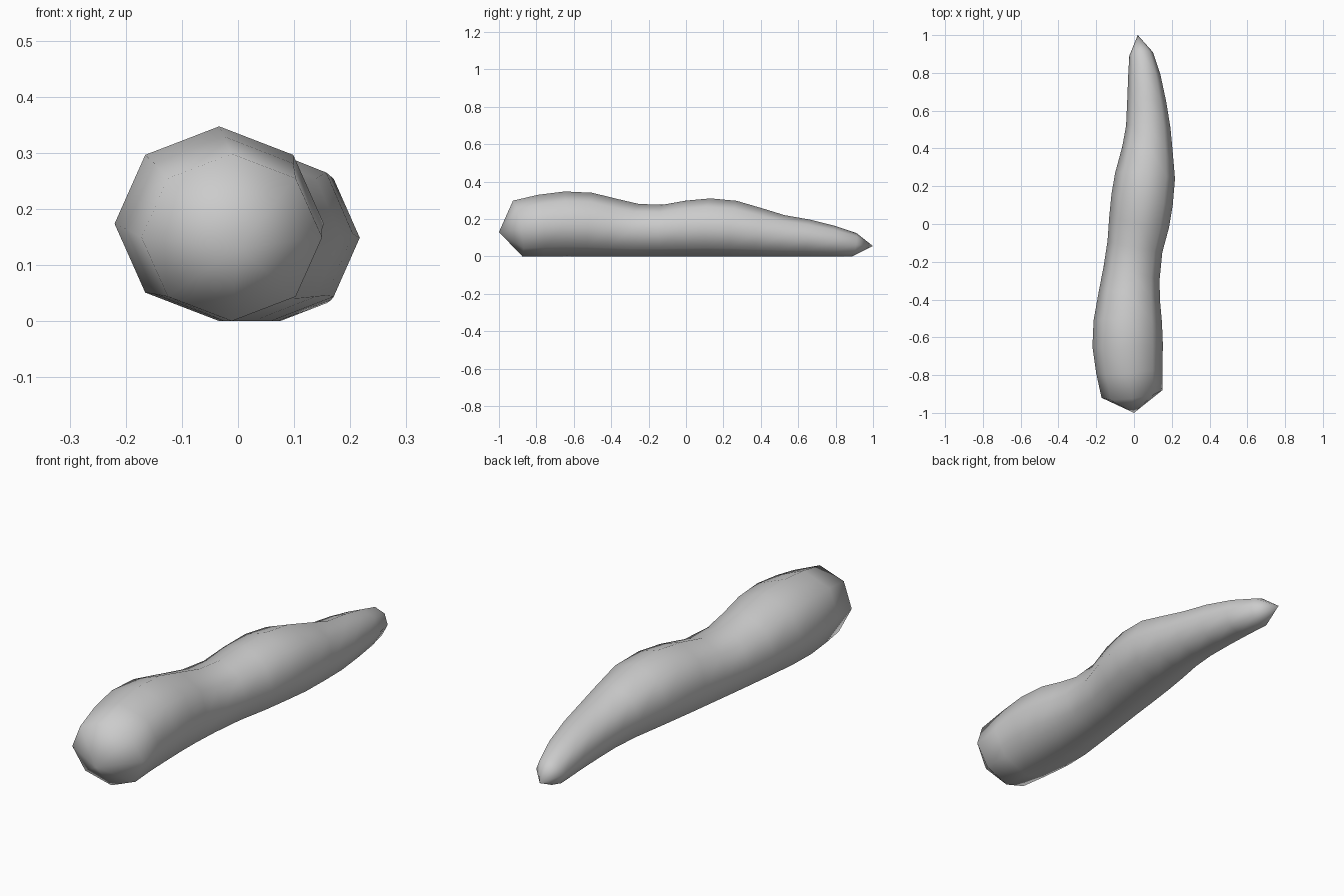
import bpy, bmesh, math

if "Cube" in bpy.data.objects:
    bpy.data.objects.remove(bpy.data.objects["Cube"])

SIDES = 8
# Rings along the body: left x, left y, right x, right y, top z
RINGS = [
    (-.172, -.92, .150, -.88, .298), (-.200, -.79, .150, -.76, .329),
    (-.220, -.65, .153, -.64, .347), (-.214, -.51, .148, -.52, .340),
    (-.187, -.36, .138, -.41, .307), (-.160, -.22, .135, -.30, .280),
    (-.140, -.09, .150, -.15, .276), (-.131, .04, .185, -.02, .298),
    (-.119, .16, .205, .10, .310), (-.100, .27, .217, .24, .297),
    (-.062, .41, .205, .38, .255), (-.042, .52, .193, .51, .220),
    (-.036, .65, .170, .65, .197), (-.031, .78, .140, .79, .163),
    (-.025, .89, .100, .91, .125),
]
TAIL_BLUNT = (0, -1.0, .13)
TAIL_POINT = (.02, 1.0, .055)

bm = bmesh.new()
loops = []
for i, (xl, yl, xr, yr, top) in enumerate(RINGS):
    # Lean each ring square to the rising or falling centre line
    a, b = RINGS[max(i - 1, 0)], RINGS[min(i + 1, len(RINGS) - 1)]
    slope = (b[4] - a[4]) / (b[1] + b[3] - a[1] - a[3])
    lean = -slope * top / 2
    if i == 0:
        lean = -.025
    loop = []
    for k in range(SIDES):
        t = 2 * math.pi * k / SIDES
        c, s = math.cos(t), math.sin(t)
        loop.append(bm.verts.new(((xl + xr) / 2 + c * (xr - xl) / 2,
                                  (yl + yr) / 2 + c * (yr - yl) / 2 + s * lean,
                                  top / 2 * (1 + s))))
    loops.append(loop)

# Body skin
for lo, hi in zip(loops, loops[1:]):
    for k in range(SIDES):
        n = (k + 1) % SIDES
        bm.faces.new((lo[k], lo[n], hi[n], hi[k]))

# Pointed end caps
for loop, tip in ((loops[0], TAIL_BLUNT), (loops[-1], TAIL_POINT)):
    v = bm.verts.new(tip)
    for k in range(SIDES):
        bm.faces.new((loop[k], loop[(k + 1) % SIDES], v))

bmesh.ops.recalc_face_normals(bm, faces=bm.faces)
for f in bm.faces:
    f.smooth = True
mesh = bpy.data.meshes.new("body")
bm.to_mesh(mesh)
bm.free()
bpy.context.collection.objects.link(bpy.data.objects.new("body", mesh))
